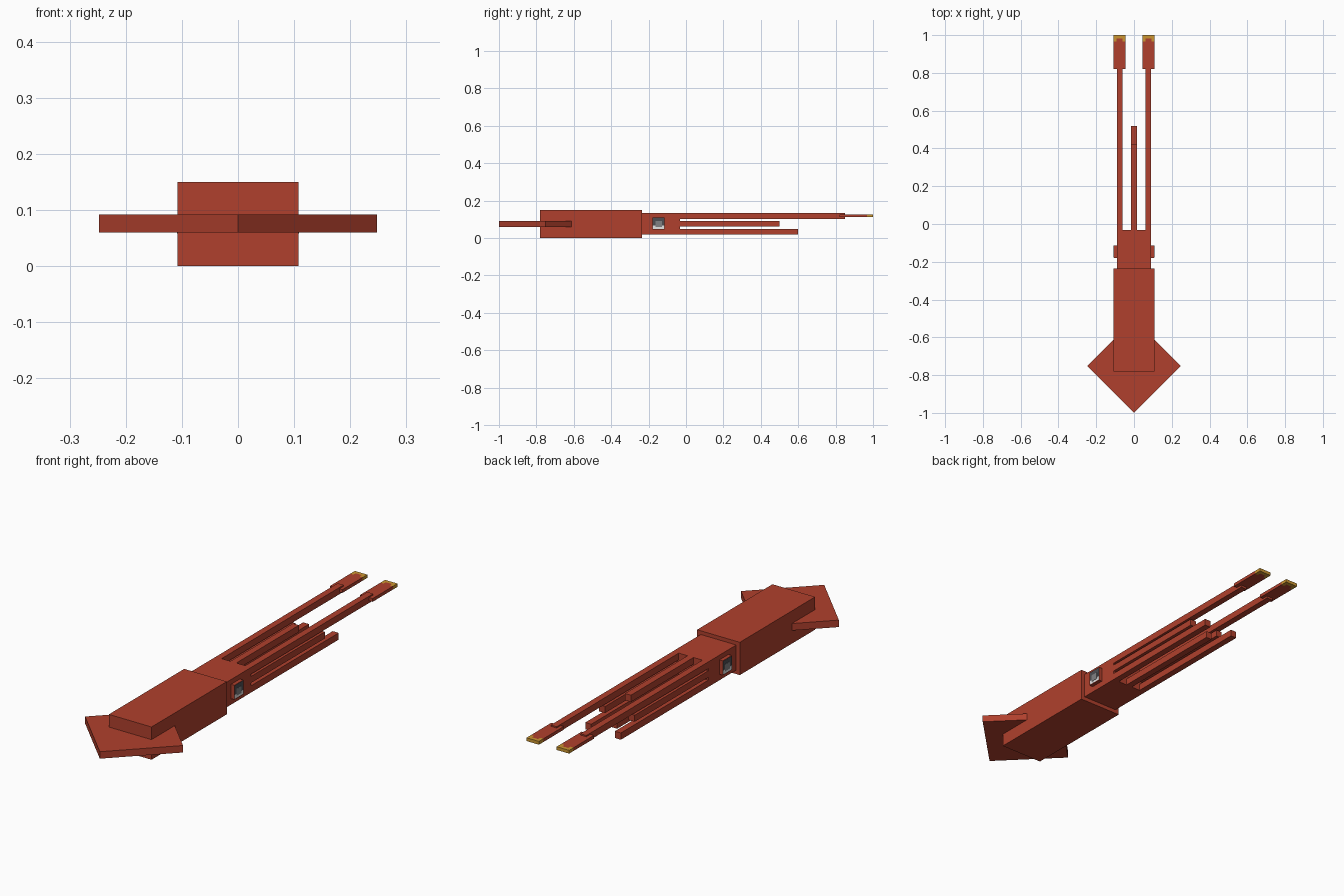
import bpy, bmesh

if "Cube" in bpy.data.objects:
    bpy.data.objects.remove(bpy.data.objects["Cube"])


def material(name, color):
    m = bpy.data.materials.new(name)
    m.diffuse_color = (*color, 1)
    m.use_nodes = True
    m.node_tree.nodes["Principled BSDF"].inputs["Base Color"].default_value = m.diffuse_color
    return m


RED = material("brick red", (0.434, 0.051, 0.026))
GOLD = material("golden yellow", (0.60, 0.30, 0.03))
DARK = material("dark grey", (0.075, 0.075, 0.085))
GREY = material("mid grey", (0.22, 0.22, 0.23))
WHITE = material("off white", (0.78, 0.78, 0.78))


def prism(name, outline, z0, z1, mat):
    """Extrude a flat outline in x and y from z0 to z1."""
    bm = bmesh.new()
    face = bm.faces.new([bm.verts.new((x, y, z0)) for x, y in outline])
    out = bmesh.ops.extrude_face_region(bm, geom=[face])
    top = [v for v in out["geom"] if isinstance(v, bmesh.types.BMVert)]
    bmesh.ops.translate(bm, verts=top, vec=(0, 0, z1 - z0))
    bmesh.ops.recalc_face_normals(bm, faces=bm.faces)
    me = bpy.data.meshes.new(name)
    bm.to_mesh(me)
    bm.free()
    me.materials.append(mat)
    ob = bpy.data.objects.new(name, me)
    bpy.context.collection.objects.link(ob)
    return ob


def box(name, x, y, z, mat=RED):
    (x0, x1), (y0, y1) = sorted(x), y
    return prism(name, [(x0, y0), (x1, y0), (x1, y1), (x0, y1)], z[0], z[1], mat)


# Mantle, diamond fin and head
box("mantle", (-0.108, 0.108), (-0.78, -0.235), (0, 0.15))
prism("fin", [(0, -1), (0.248, -0.752), (0, -0.504), (-0.248, -0.752)], 0.06, 0.092, RED)
box("head", (-0.09, 0.09), (-0.235, -0.033), (0.018, 0.133))

# Centre arms
box("upper_centre_arm", (-0.015, 0.015), (-0.035, 0.42), (0.102, 0.133))
box("lower_centre_arm", (-0.015, 0.015), (-0.035, 0.52), (0.018, 0.049))

for side, s in (("left", -1), ("right", 1)):
    # Side arms and the long feeding tentacle
    for part, end, z in (("tentacle", 0.85, (0.102, 0.133)),
                         ("middle_arm", 0.50, (0.062, 0.092)),
                         ("lower_arm", 0.60, (0.018, 0.049))):
        box(f"{side}_{part}", (s * 0.06, s * 0.09), (-0.035, end), z)

    # Tentacle club with a toothed golden tip
    edge = [(0.108, 0.967), (0.092, 0.967), (0.092, 0.983),
            (0.061, 0.983), (0.061, 0.967), (0.045, 0.967)]
    club = [(0.045, 0.82), (0.108, 0.82)] + edge
    tip = [(0.045, 1.0), (0.108, 1.0)] + edge
    for part, pts, mat in (("club", club, RED), ("club_tip", tip, GOLD)):
        prism(f"{side}_{part}", [(s * x, y) for x, y in pts], 0.112, 0.127, mat)

    # Eye block with thin painted plates
    box(f"{side}_eye_block", (s * 0.088, s * 0.107), (-0.179, -0.114), (0.045, 0.111))
    box(f"{side}_eye_white", (s * 0.106, s * 0.1075), (-0.178, -0.115), (0.048, 0.066), WHITE)
    box(f"{side}_eye_rim", (s * 0.106, s * 0.1075), (-0.178, -0.115), (0.066, 0.109), DARK)
    box(f"{side}_eye_pupil", (s * 0.106, s * 0.1085), (-0.164, -0.129), (0.058, 0.090), GREY)
